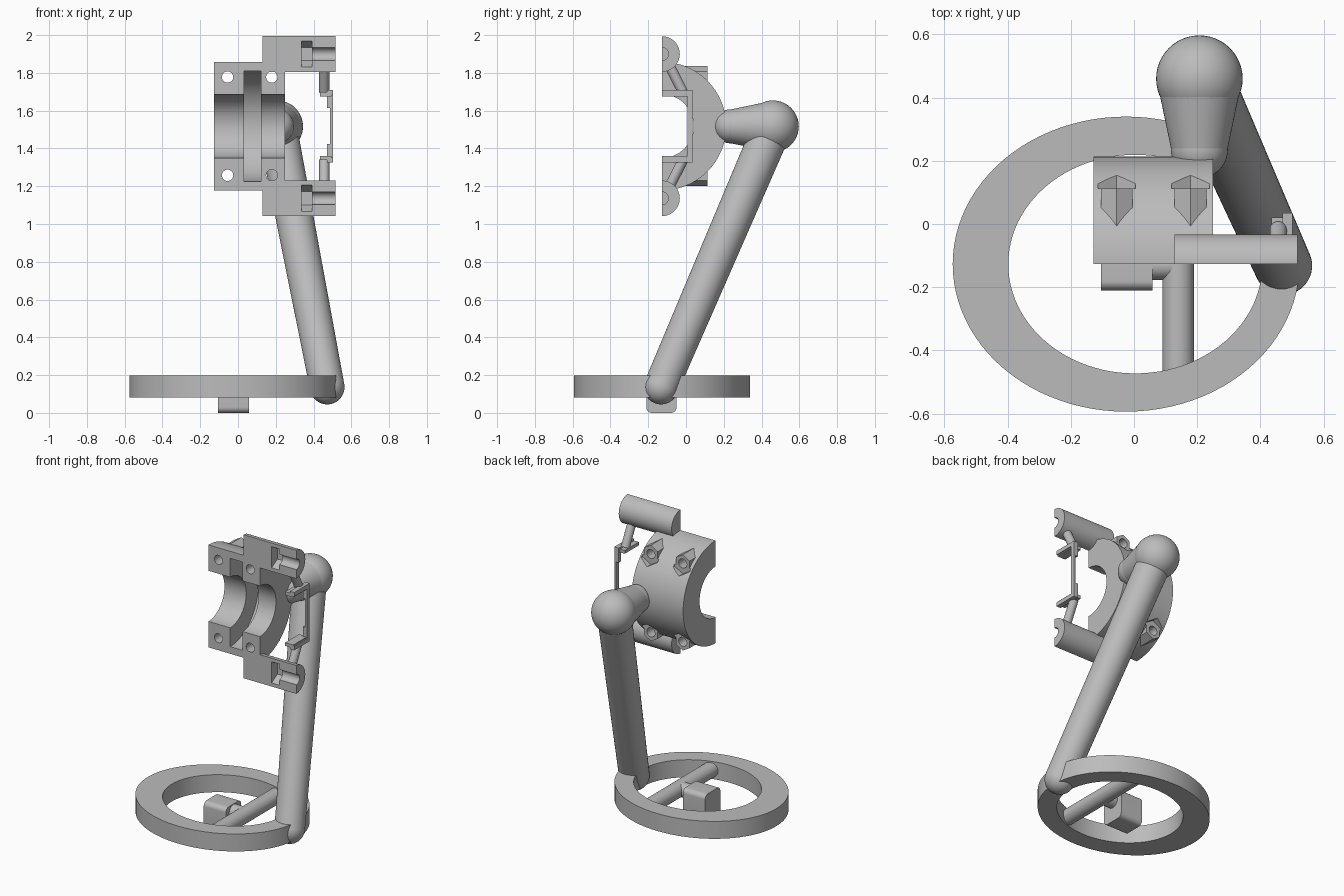
import bpy, bmesh, math
from mathutils import Vector

if "Cube" in bpy.data.objects:
    bpy.data.objects.remove(bpy.data.objects["Cube"])

gray = bpy.data.materials.new("plain gray")
gray.diffuse_color = (0.5, 0.5, 0.5, 1)
gray.use_nodes = True
gray.node_tree.nodes["Principled BSDF"].inputs["Base Color"].default_value = gray.diffuse_color
CZ = 1.518      # clamp axis height
FY = -0.127     # flat front face of clamp


def finish(name, bm):
    bmesh.ops.recalc_face_normals(bm, faces=bm.faces)
    me = bpy.data.meshes.new(name)
    bm.to_mesh(me)
    bm.free()
    ob = bpy.data.objects.new(name, me)
    bpy.context.collection.objects.link(ob)
    me.materials.append(gray)
    return ob


def place(axis, t, u, v):
    return {'X': (t, u, v), 'Y': (u, t, v), 'Z': (u, v, t)}[axis]


def prism(name, pts, axis, a, b):
    """Extrude a 2D outline along an axis from a to b."""
    bm = bmesh.new()
    lo = [bm.verts.new(place(axis, a, *p)) for p in pts]
    hi = [bm.verts.new(place(axis, b, *p)) for p in pts]
    bm.faces.new(lo)
    bm.faces.new(hi)
    n = len(pts)
    for i in range(n):
        j = (i + 1) % n
        bm.faces.new((lo[i], lo[j], hi[j], hi[i]))
    return finish(name, bm)


def arc(u, v, r, n=48, start=0.0, sweep=math.tau, rv=None):
    m = n if sweep > 6.28 else n + 1
    return [(u + r * math.cos(start + sweep * i / n),
             v + (rv or r) * math.sin(start + sweep * i / n)) for i in range(m)]


def half(u, v, r, n=40):
    return arc(u, v, r, n, -math.pi / 2, math.pi)


def box(name, x, y, z):
    return prism(name, [(x[0], y[0]), (x[1], y[0]), (x[1], y[1]), (x[0], y[1])], 'Z', *z)


def boolean(ob, tool, op='DIFFERENCE'):
    m = ob.modifiers.new("cut", 'BOOLEAN')
    m.operation, m.object, m.solver = op, tool, 'EXACT'
    bpy.context.view_layer.objects.active = ob
    bpy.ops.object.modifier_apply(modifier=m.name)
    bpy.data.objects.remove(tool)


def rod(name, p, q, r1, r2, ball1=0, ball2=0):
    """Tapered rod between two points with optional ball ends."""
    p, q = Vector(p), Vector(q)
    d = q - p
    bm = bmesh.new()
    res = bmesh.ops.create_cone(bm, cap_ends=True, segments=48, radius1=r1,
                                radius2=r2, depth=d.length)
    bmesh.ops.rotate(bm, verts=res['verts'], matrix=d.to_track_quat('Z', 'Y').to_matrix())
    bmesh.ops.translate(bm, verts=res['verts'], vec=(p + q) / 2)
    for c, r in ((p, ball1), (q, ball2)):
        if r:
            s = bmesh.ops.create_uvsphere(bm, u_segments=48, v_segments=24, radius=r)
            bmesh.ops.translate(bm, verts=s['verts'], vec=c)
    return finish(name, bm)


# base ring
ring = prism("base_ring", arc(-0.025, FY, 0.549, 96, rv=0.467), 'Z', 0.082, 0.198)
boolean(ring, prism("ring_cut", arc(0.004, FY, 0.402, 96, rv=0.346), 'Z', 0, 0.3))

# cross bar, switch block and its connector
rod("cross_bar", (0.14, -0.50, 0.14), (0.14, 0.24, 0.14), 0.05, 0.05)
corner = 0.03
outline = []
for k, (u, v) in enumerate([(-0.08, 0.16), (-0.18, 0.16), (-0.18, 0.03), (-0.08, 0.03)]):
    outline += arc(u, v, corner, 8, k * math.pi / 2, math.pi / 2)
prism("switch_block", outline, 'X', -0.105, 0.058)
rod("block_connector", (0.04, -0.13, 0.14), (0.14, -0.13, 0.14), 0.047, 0.047)

# leaning arm, elbow and short tapered arm
foot, elbow, tip = (0.472, -0.132, 0.137), (0.207, 0.46, 1.517), (0.207, 0.235, 1.517)
rod("long_arm", foot, elbow, 0.092, 0.104, 0.092)
rod("elbow_arm", elbow, tip, 0.136, 0.089, 0.137, 0.09)

# half clamp with nut seats
clamp = prism("clamp", half(FY, CZ, 0.34, 64), 'X', -0.128, 0.25)
spots = [(x, CZ + s * 0.26) for x in (-0.055, 0.179) for s in (1, -1)]
for x, z in spots:
    boolean(clamp, prism("seat", arc(x, z, 0.058, 6, math.pi / 2), 'Y', -0.03, 0.113), 'UNION')
for x, z in spots:
    boolean(clamp, prism("nut_pocket", arc(x, z, 0.069, 6, math.pi / 2), 'Y', 0.113, 0.4))
    boolean(clamp, prism("screw_hole", arc(x, z, 0.03, 24), 'Y', -0.3, 0.3))
boolean(clamp, prism("bore", arc(FY, CZ, 0.168, 64), 'X', -0.3, 0.4))
boolean(clamp, prism("groove", arc(FY, CZ, 0.293, 64), 'X', 0.032, 0.122))

# hinge halves, struts and bracket ends, above and below the clamp axis
for s, side in ((1, "upper"), (-1, "lower")):
    z = CZ + s * 0.382
    hinge = prism(side + "_hinge", half(FY, z, 0.094), 'X', 0.129, 0.517)
    boolean(hinge, prism("bolt_cut", arc(FY, z, 0.034, 24), 'X', 0.36, 0.7))
    boolean(hinge, prism("nut_cut", arc(FY, z, 0.07, 6, math.pi / 2), 'X', 0.336, 0.392))
    rod(side + "_strut", (0.457, -0.09, CZ + s * 0.325), (0.457, -0.016, CZ + s * 0.18),
        0.027, 0.027)
    zs = sorted((CZ + s * 0.165, CZ + s * 0.192))
    box(side + "_bracket_flange", (0.47, 0.502), (FY, 0.035), zs)
    zs = sorted((CZ + s * 0.158, CZ + s * 0.18))
    box(side + "_bracket_tab", (0.435, 0.495), (FY, 0.02), zs)
    zs = sorted((CZ + s * 0.095, CZ + s * 0.19))
    box(side + "_bracket_end", (0.47, 0.502), (0.008, 0.035), zs)
box("bracket_bar", (0.488, 0.502), (0.008, 0.035), (CZ - 0.12, CZ + 0.12))

# smooth round surfaces, keep edges sharp
bpy.ops.object.select_all(action='DESELECT')
for ob in bpy.context.scene.objects:
    ob.select_set(True)
    bpy.context.view_layer.objects.active = ob
bpy.ops.object.shade_smooth_by_angle(angle=math.radians(30))
